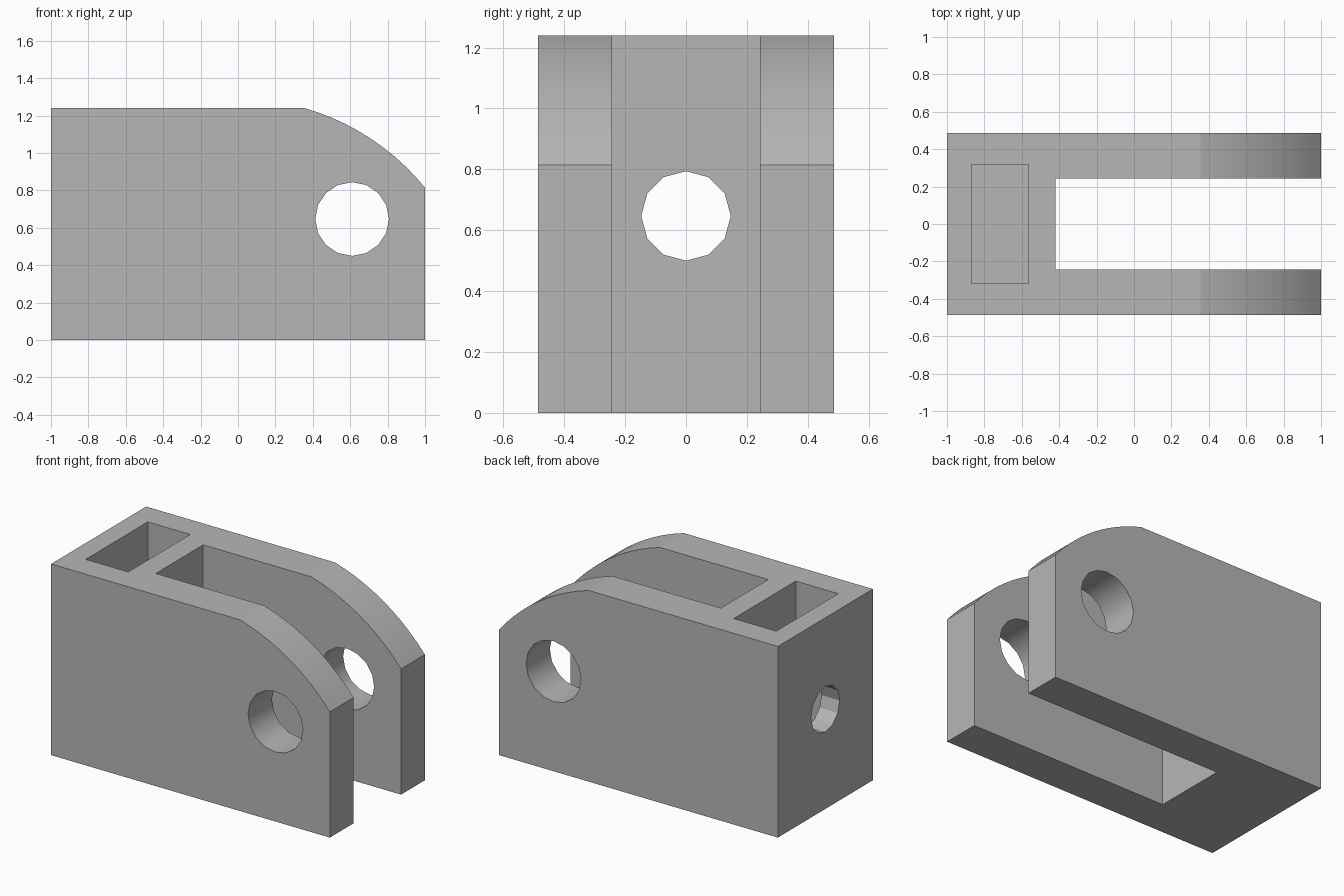
import bpy
import bmesh
from math import sin, cos, pi, atan2, hypot
from mathutils import Matrix, Vector

default_cube = bpy.data.objects.get("Cube")
if default_cube:
    bpy.data.objects.remove(default_cube, do_unlink=True)

HALF_WIDTH, HEIGHT, NOSE_HEIGHT = 0.487, 1.24, 0.815
PIN_X, BORE_Z = 0.61, 0.647

grey = bpy.data.materials.new("plain grey")
grey.use_nodes = True
grey.diffuse_color = (0.47, 0.47, 0.47, 1)
grey.node_tree.nodes["Principled BSDF"].inputs["Base Color"].default_value = grey.diffuse_color


def add_object(name, bm):
    bmesh.ops.recalc_face_normals(bm, faces=bm.faces)
    mesh = bpy.data.meshes.new(name)
    bm.to_mesh(mesh)
    bm.free()
    mesh.materials.append(grey)
    obj = bpy.data.objects.new(name, mesh)
    bpy.context.collection.objects.link(obj)
    return obj


def box(name, low, high):
    low, high = Vector(low), Vector(high)
    bm = bmesh.new()
    bmesh.ops.create_cube(bm, size=1)
    bmesh.ops.scale(bm, vec=high - low, verts=bm.verts)
    bmesh.ops.translate(bm, vec=(low + high) / 2, verts=bm.verts)
    return add_object(name, bm)


def prism(name, points, axis, start, end):
    """Extrude a (u, z) outline along x or y."""
    bm = bmesh.new()
    place = (lambda u, z: (start, u, z)) if axis == "x" else (lambda u, z: (u, start, z))
    face = bm.faces.new([bm.verts.new(place(u, z)) for u, z in points])
    result = bmesh.ops.extrude_face_region(bm, geom=[face])
    moved = [v for v in result["geom"] if isinstance(v, bmesh.types.BMVert)]
    shift = Vector((end - start, 0, 0)) if axis == "x" else Vector((0, end - start, 0))
    bmesh.ops.translate(bm, vec=shift, verts=moved)
    return add_object(name, bm)


def circle(u, z, radius, sides):
    angles = [2 * pi * i / sides for i in range(sides)]
    return [(u + radius * sin(a), z + radius * cos(a)) for a in angles]


# Block outline with a shoulder arc centred on the base
arc_radius = hypot(1, NOSE_HEIGHT)
first = atan2(NOSE_HEIGHT, 1)
last = atan2(HEIGHT, (arc_radius**2 - HEIGHT**2) ** 0.5)
steps = 10
arc = [first + (last - first) * i / steps for i in range(steps + 1)]
outline = [(-1, 0), (1, 0)]
outline += [(arc_radius * cos(a), arc_radius * sin(a)) for a in arc]
outline += [(-1, HEIGHT)]
clevis = prism("clevis_block", outline, "y", -HALF_WIDTH, HALF_WIDTH)

# Fork slot, nut pocket, pin hole and bolt bore
cutters = [
    box("fork_slot", (-0.42, -0.243, -0.1), (1.1, 0.243, 1.4)),
    box("nut_pocket", (-0.87, -0.318, 0.33), (-0.565, 0.318, 1.4)),
    prism("pin_hole", circle(PIN_X, BORE_Z, 0.197, 16), "y", -0.6, 0.6),
    prism("bolt_bore", circle(0, BORE_Z, 0.147, 12), "x", -1.1, -0.3),
]
bpy.ops.object.select_all(action="DESELECT")
clevis.select_set(True)
bpy.context.view_layer.objects.active = clevis
for cutter in cutters:
    cutter.hide_render = True
    cut = clevis.modifiers.new(cutter.name, "BOOLEAN")
    cut.operation = "DIFFERENCE"
    cut.solver = "EXACT"
    cut.object = cutter
    bpy.ops.object.modifier_apply(modifier=cut.name)
    bpy.data.objects.remove(cutter, do_unlink=True)

# Smooth the curved surfaces and keep the planar walls flat
bpy.ops.object.shade_smooth_by_angle(angle=25 * pi / 180)
for face in clevis.data.polygons:
    if max(abs(c) for c in face.normal) > 0.999:
        face.use_smooth = False
